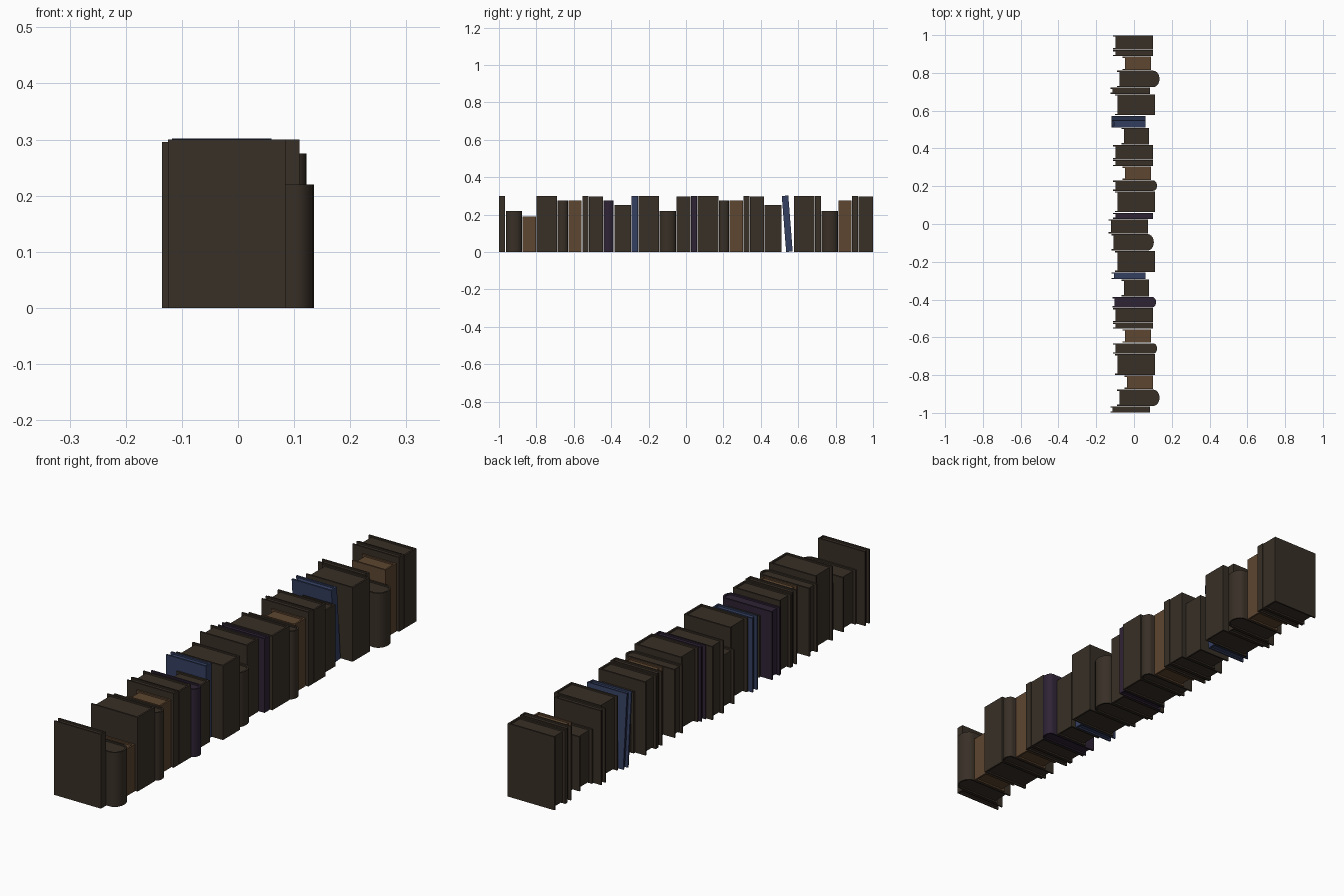
import bpy, bmesh, math
from mathutils import Matrix

cube = bpy.data.objects.get("Cube")
if cube:
    bpy.data.objects.remove(cube, do_unlink=True)


def material(name, rgb):
    m = bpy.data.materials.new(name)
    m.use_nodes = True
    m.diffuse_color = (*rgb, 1)
    m.node_tree.nodes["Principled BSDF"].inputs["Base Color"].default_value = (*rgb, 1)
    return m


DARK = material("dark brown leather", (.040, .029, .020))
TAN = material("tan leather", (.110, .061, .030))
BLUE = material("navy cloth", (.035, .051, .120))
PLUM = material("plum cloth", (.028, .017, .036))

# Kinds of book: thickness, height, fore edge x, spine x, rounded spine
KINDS = {
    "thick": (.113, .30, -.10, .11, False),
    "round": (.090, .22, -.09, .135, True),
    "plain": (.074, .275, -.06, .09, False),
    "slim_round": (.058, .275, -.11, .122, True),
    "thin": (.035, .30, -.11, .10, False),
    "medium": (.078, .296, -.11, .10, False),
    "small": (.092, .25, -.065, .08, False),
    "ledger": (.038, .30, -.118, .06, False),
}

# Order on the shelf, front to back: kind, colour, shift in x
ROW = [
    ("thin", DARK, -.015), ("round", DARK, 0), ("low_plain", TAN, .01),
    ("thick", DARK, 0), ("slim_round", DARK, 0), ("plain", TAN, 0),
    ("thin", DARK, 0), ("medium", DARK, 0), ("slim_round", PLUM, -.005),
    ("small", DARK, 0), ("ledger", BLUE, 0), ("thick", DARK, 0),
    ("round", DARK, -.03), ("medium", DARK, -.025), ("thin", PLUM, 0),
    ("thick", DARK, 0), ("slim_round", DARK, 0), ("plain", TAN, 0),
    ("thin", DARK, 0), ("medium", DARK, 0), ("small", DARK, 0),
    ("leaning_ledger", BLUE, 0), ("thick", DARK, 0), ("thin", DARK, -.015),
    ("round", DARK, 0), ("plain", TAN, 0), ("thin", DARK, 0), ("medium", DARK, 0),
]
KINDS["low_plain"] = (.074, .19, *KINDS["plain"][2:])
KINDS["leaning_ledger"] = KINDS["ledger"]


def prism(bm, outline, z0, z1):
    """Extrude a flat outline from z0 up to z1."""
    face = bm.faces.new([bm.verts.new((x, y, z0)) for x, y in outline])
    top = bmesh.ops.extrude_face_region(bm, geom=[face])["geom"]
    verts = [v for v in top if isinstance(v, bmesh.types.BMVert)]
    bmesh.ops.translate(bm, verts=verts, vec=(0, 0, z1 - z0))


def spine_curve(x, half, bulge, rounded):
    """Points across the spine from -y to +y."""
    if not rounded:
        return [(x, -half), (x, half)]
    steps = 10
    angles = [math.pi * (i / steps - .5) for i in range(steps + 1)]
    return [(x - bulge + bulge * math.cos(a), half * math.sin(a)) for a in angles]


def book(name, kind, mat, shift, y):
    thick, height, x0, x1, rounded = KINDS[kind]
    x0, x1 = x0 + shift, x1 + shift
    half = thick / 2 - .0015
    board = min(.007, thick * .17)
    inner = half - board
    bulge = half * .75
    bm = bmesh.new()
    # Wrapped cover: two boards joined by the spine
    outer = spine_curve(x1, half, bulge, rounded)
    inside = spine_curve(x1 - board, inner, bulge - board, rounded)
    prism(bm, [(x0, -half)] + outer + [(x0, half), (x0, inner)]
          + inside[::-1] + [(x0, -inner)], 0, height)
    # Page block, set back from the cover edges
    pages = spine_curve(x1 - board, inner, bulge - board, rounded)
    prism(bm, [(x0 + .012, -inner)] + pages + [(x0 + .012, inner)],
          .006, height - .006)
    bmesh.ops.recalc_face_normals(bm, faces=bm.faces)
    if kind == "leaning_ledger":
        bmesh.ops.rotate(bm, verts=bm.verts, cent=(0, 0, 0),
                         matrix=Matrix.Rotation(math.radians(4.5), 3, 'X'))
        low = min(v.co.z for v in bm.verts)
        bmesh.ops.translate(bm, verts=bm.verts, vec=(0, .01, -low))
    bmesh.ops.translate(bm, verts=bm.verts, vec=(0, y, 0))
    mesh = bpy.data.meshes.new(name)
    bm.to_mesh(mesh)
    bm.free()
    mesh.materials.append(mat)
    obj = bpy.data.objects.new(name, mesh)
    bpy.context.collection.objects.link(obj)
    if rounded:
        bpy.ops.object.select_all(action='DESELECT')
        obj.select_set(True)
        bpy.context.view_layer.objects.active = obj
        bpy.ops.object.shade_smooth_by_angle(angle=math.radians(35))


# Stand the books side by side along y
y = -1
for i, (kind, mat, shift) in enumerate(ROW):
    room = KINDS[kind][0] + (.026 if kind == "leaning_ledger" else 0)
    book(f"{kind}_book_{i + 1}", kind, mat, shift, y + room / 2)
    y += room
